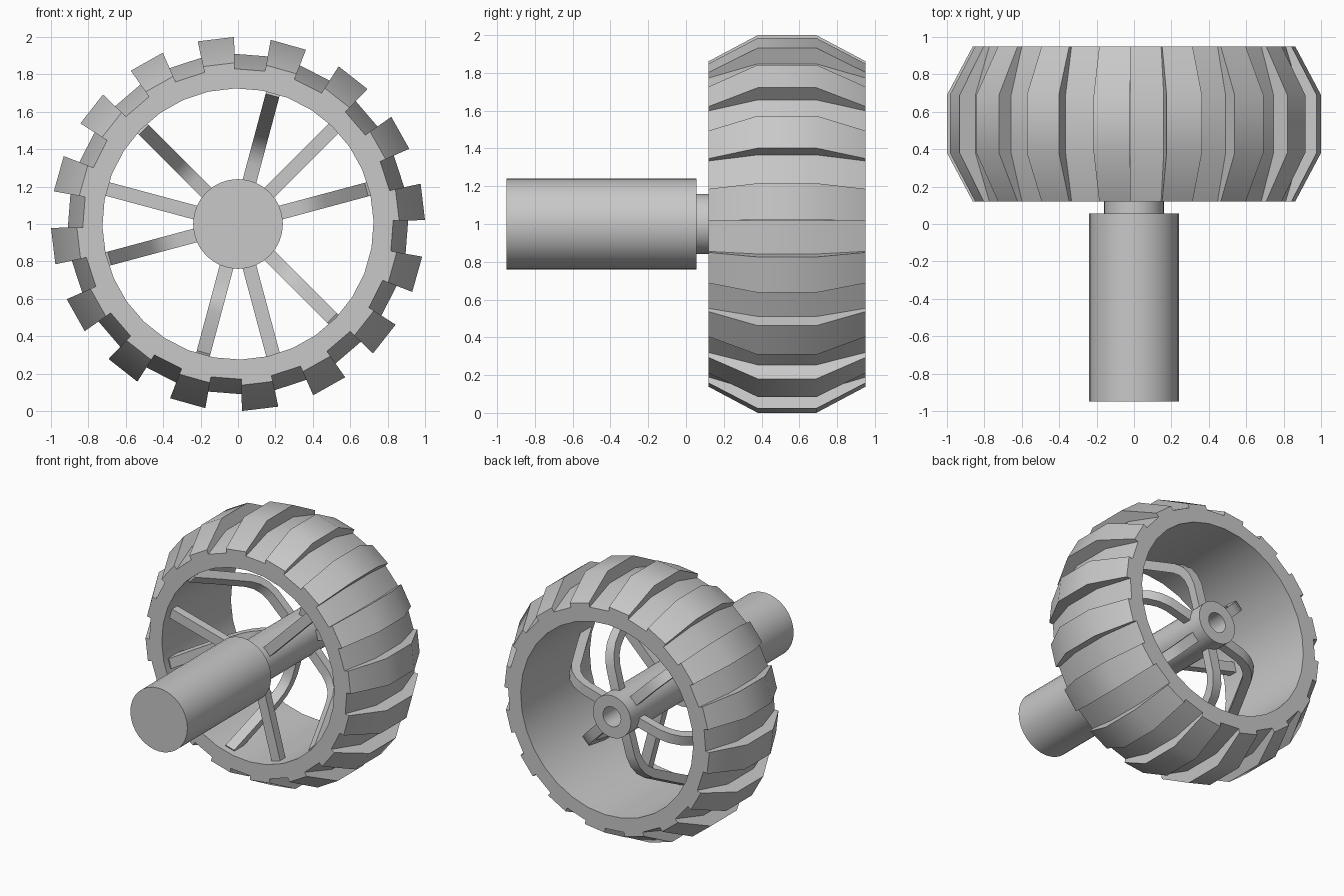
import bpy, bmesh
from math import sin, cos, radians, hypot

if "Cube" in bpy.data.objects:
    bpy.data.objects.remove(bpy.data.objects["Cube"], do_unlink=True)

AXLE_Z = 1.0

grey = bpy.data.materials.new("plain grey")
grey.use_nodes = True
colour = (0.58, 0.58, 0.58, 1)
grey.diffuse_color = colour
grey.node_tree.nodes["Principled BSDF"].inputs["Base Color"].default_value = colour


def finish(bm, name):
    """Turn a bmesh into a smooth object with sharp edges, set on the axle."""
    bmesh.ops.remove_doubles(bm, verts=bm.verts, dist=1e-5)
    bmesh.ops.recalc_face_normals(bm, faces=bm.faces)
    mesh = bpy.data.meshes.new(name)
    bm.to_mesh(mesh)
    bm.free()
    mesh.materials.append(grey)
    ob = bpy.data.objects.new(name, mesh)
    ob.location.z = AXLE_Z
    bpy.context.collection.objects.link(ob)
    bpy.ops.object.select_all(action='DESELECT')
    ob.select_set(True)
    bpy.context.view_layer.objects.active = ob
    bpy.ops.object.shade_smooth_by_angle(angle=radians(30))
    return ob


def lathe(profile, segments, start=0.0, closed=False):
    """Spin (radius, y) points about the y axis; return bmesh and face strips."""
    bm = bmesh.new()
    rings = []
    for k in range(segments):
        a = radians(start + 360 * k / segments)
        rings.append([bm.verts.new((r * cos(a), y, r * sin(a))) for r, y in profile])
    n = len(profile)
    strips = []
    for k in range(segments):
        p, q = rings[k], rings[(k + 1) % segments]
        strips.append([bm.faces.new((p[i], p[(i + 1) % n], q[(i + 1) % n], q[i]))
                       for i in range(n if closed else n - 1)])
    return bm, strips


def spoke(name, path, angle, width=0.075, thick=0.065):
    """Sweep a rectangle along a (radius, y) path, turned to an angle."""
    bm = bmesh.new()
    a = radians(angle)
    rings = []
    for i, (r, y) in enumerate(path):
        r0, y0 = path[max(i - 1, 0)]
        r1, y1 = path[min(i + 1, len(path) - 1)]
        length = hypot(r1 - r0, y1 - y0)
        nr, ny = (y0 - y1) / length, (r1 - r0) / length
        ring = []
        for s, t in ((-1, -1), (1, -1), (1, 1), (-1, 1)):
            rr, yy, w = r + nr * t * thick / 2, y + ny * t * thick / 2, s * width / 2
            ring.append(bm.verts.new((rr * cos(a) - w * sin(a), yy, rr * sin(a) + w * cos(a))))
        rings.append(ring)
    for p, q in zip(rings, rings[1:]):
        for j in range(4):
            bm.faces.new((p[j], p[(j + 1) % 4], q[(j + 1) % 4], q[j]))
    bm.faces.new(rings[0])
    bm.faces.new(rings[-1])
    finish(bm, name)


# Tyre: faceted ring whose alternate strips are raised into tread lugs
FRONT, BACK = 0.12, 0.95
tyre_profile = [(0.83, FRONT), (0.91, 0.38), (0.91, 0.69), (0.83, BACK),
                (0.725, BACK), (0.725, FRONT)]
bm, strips = lathe(tyre_profile, 32, start=1.2, closed=True)
lug_faces = [f for strip in strips[::2] for f in strip[:3]]
raised = bmesh.ops.extrude_face_region(bm, geom=lug_faces)["geom"]
for v in raised:
    if isinstance(v, bmesh.types.BMVert):
        middle = FRONT + 0.1 < v.co.y < BACK - 0.1
        grow = 1.0 / 0.91 if middle else 0.862 / 0.83
        v.co.x *= grow
        v.co.z *= grow
finish(bm, "tyre")

# Motor body
bm, _ = lathe([(0, -0.95), (0.24, -0.95), (0.24, 0.055), (0, 0.055)], 32)
finish(bm, "motor_body")

# Axle with a bored rear end
bm, _ = lathe([(0, 0.04), (0.16, 0.04), (0.16, 0.89), (0.075, 0.89),
               (0.075, 0.7), (0, 0.7)], 32)
finish(bm, "axle")

# Three straight front spokes, each between two curved ones
straight = [(0.12, 0.22), (0.74, 0.22)]
curved = [(0.12, 0.76), (0.33, 0.755), (0.4, 0.735), (0.46, 0.695),
          (0.51, 0.63), (0.64, 0.38), (0.74, 0.18)]
for i in range(3):
    base = 45 + 120 * i
    spoke(f"straight_spoke_{i + 1}", straight, base)
    spoke(f"curved_spoke_{i + 1}a", curved, base - 30)
    spoke(f"curved_spoke_{i + 1}b", curved, base + 30)
